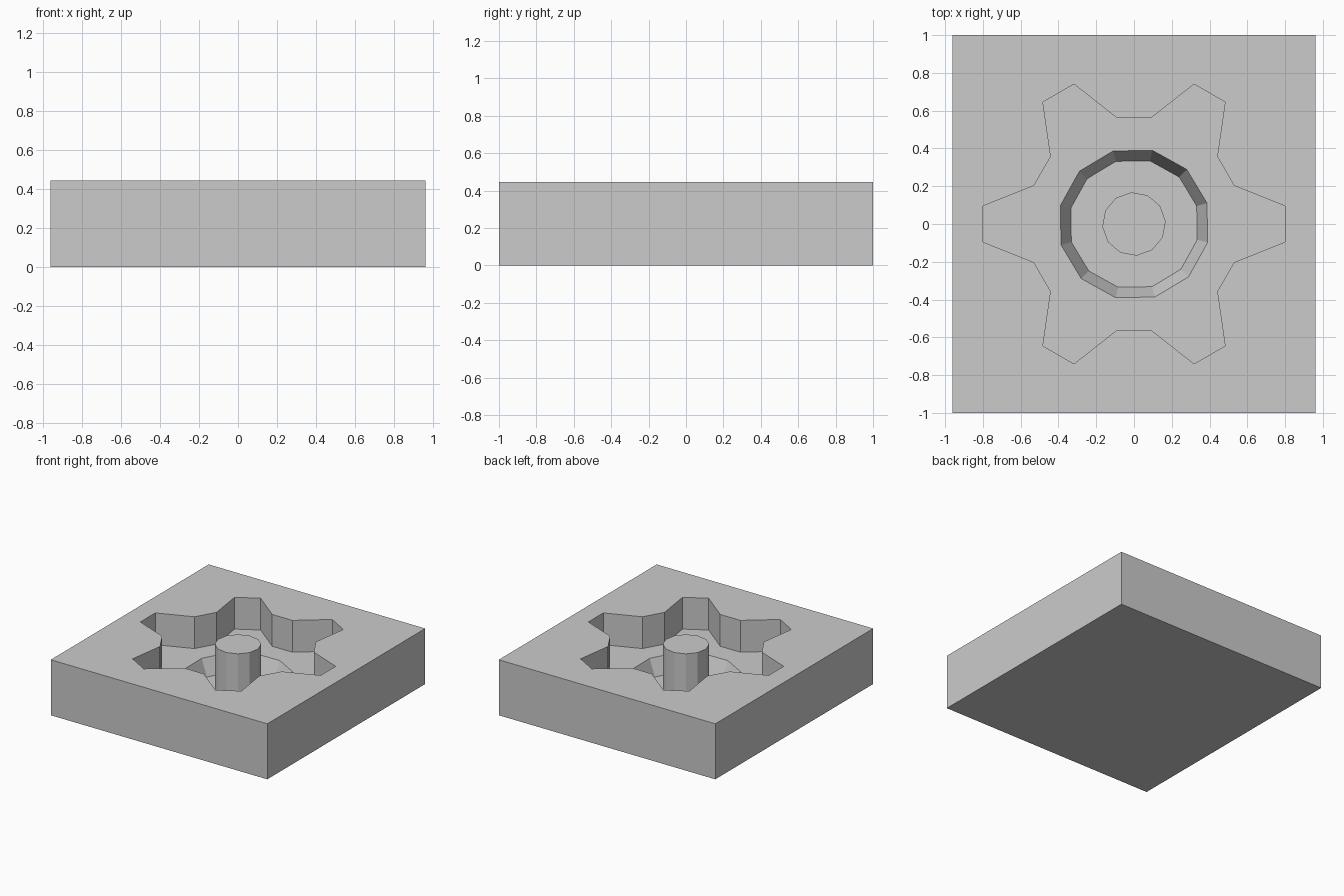
import bpy, bmesh
from math import cos, sin, radians

if "Cube" in bpy.data.objects:
    bpy.data.objects.remove(bpy.data.objects["Cube"])

TOP, GEAR_FLOOR, HUB_FLOOR = 0.445, 0.19, 0.06


def loft(name, rings):
    """Closed solid through matching rings of 3D points, bottom to top."""
    bm = bmesh.new()
    loops = [[bm.verts.new(p) for p in ring] for ring in rings]
    n = len(loops[0])
    bm.faces.new(loops[0][::-1])
    bm.faces.new(loops[-1])
    for lo, hi in zip(loops, loops[1:]):
        for i in range(n):
            j = (i + 1) % n
            bm.faces.new((lo[i], lo[j], hi[j], hi[i]))
    mesh = bpy.data.meshes.new(name)
    bm.to_mesh(mesh)
    bm.free()
    obj = bpy.data.objects.new(name, mesh)
    bpy.context.collection.objects.link(obj)
    return obj


def circle(r, z, start, n=12):
    return [(r * cos(radians(start + 360 * i / n)),
             r * sin(radians(start + 360 * i / n)), z) for i in range(n)]


def gear(z):
    """Six tapered teeth, one pointing along +x."""
    tooth = [(0.53, -0.203), (0.80, -0.095), (0.80, 0.095), (0.53, 0.203)]
    pts = []
    for k in range(6):
        c, s = cos(radians(60 * k)), sin(radians(60 * k))
        pts += [(x * c - y * s, x * s + y * c, z) for x, y in tooth]
    return pts


def rectangle(z):
    return [(-0.96, -1, z), (0.96, -1, z), (0.96, 1, z), (-0.96, 1, z)]


def cut(target, cutter):
    cutter.hide_render = True
    cutter.hide_set(True)
    mod = target.modifiers.new(cutter.name, 'BOOLEAN')
    mod.operation = 'DIFFERENCE'
    mod.solver = 'EXACT'
    mod.object = cutter


# Mould block with a gear-shaped pocket
block = loft("mould_block", [rectangle(0), rectangle(TOP)])
cut(block, loft("gear_pocket_cutter", [gear(GEAR_FLOOR), gear(TOP + 0.1)]))

# Tapered hub recess below the gear pocket
cut(block, loft("hub_recess_cutter", [circle(0.345, HUB_FLOOR, 16),
                                      circle(0.402, GEAR_FLOOR, 16),
                                      circle(0.402, GEAR_FLOOR + 0.05, 16)]))

# Centre post that forms the axle hole
loft("centre_post", [circle(0.168, HUB_FLOOR, 5), circle(0.168, TOP, 5)])
